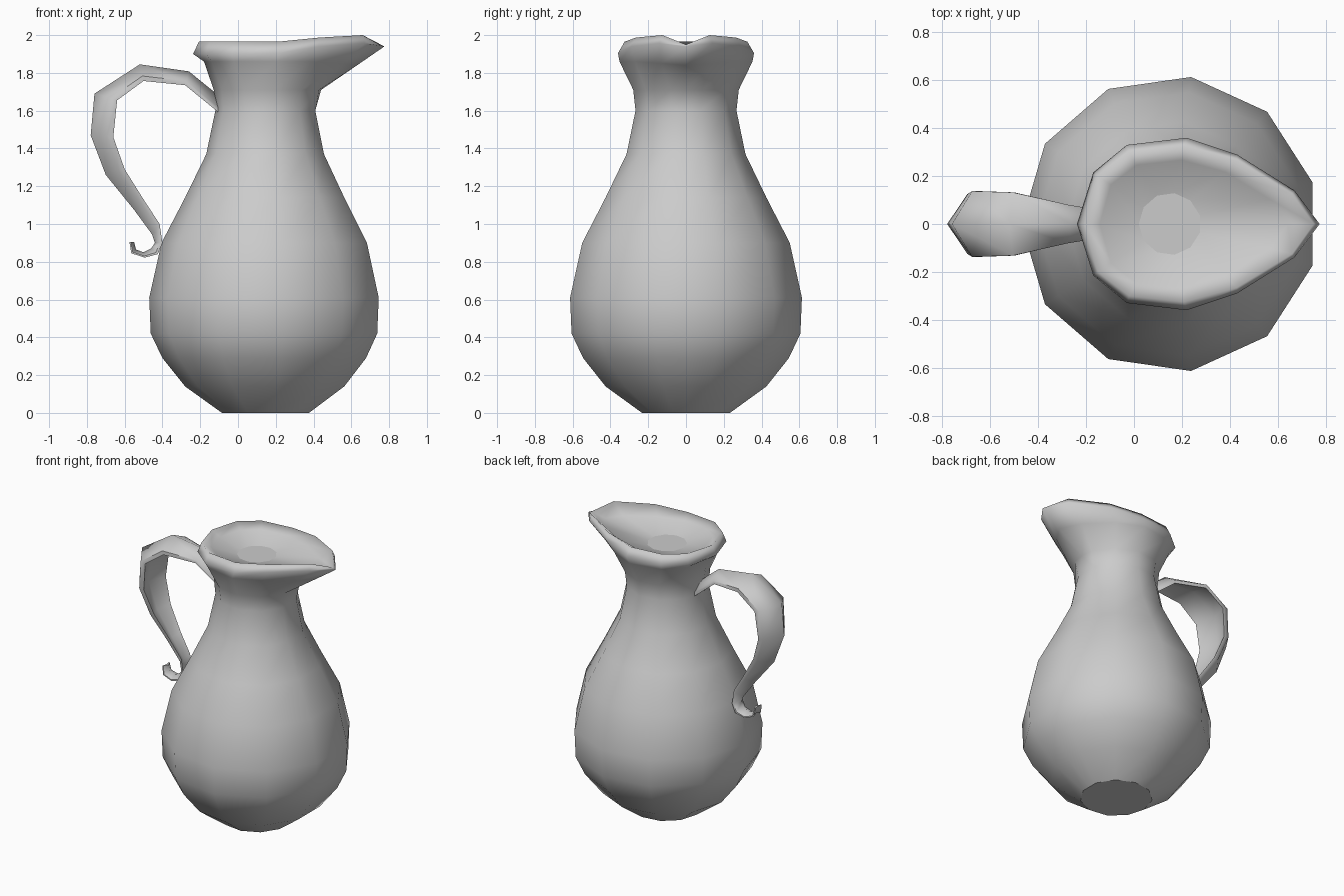
import bpy, bmesh, math
from mathutils import Vector

if "Cube" in bpy.data.objects:
    bpy.data.objects.remove(bpy.data.objects["Cube"])

AXIS = 0.15  # x of the jug's vertical axis


def loft(name, rings):
    """Skin closed rings of points in order and cap both ends."""
    bm = bmesh.new()
    vr = [[bm.verts.new(p) for p in ring] for ring in rings]
    n = len(vr[0])
    for a, b in zip(vr, vr[1:]):
        for i in range(n):
            j = (i + 1) % n
            bm.faces.new((a[i], a[j], b[j], b[i])).smooth = True
    bm.faces.new(vr[0][::-1])
    bm.faces.new(vr[-1])
    bmesh.ops.recalc_face_normals(bm, faces=bm.faces[:])
    me = bpy.data.meshes.new(name)
    bm.to_mesh(me)
    bm.free()
    ob = bpy.data.objects.new(name, me)
    bpy.context.collection.objects.link(ob)
    return ob


def round_ring(r, z):
    """Eleven-sided ring plus a midpoint on its front edge for the spout."""
    angs = [math.radians(180 + (k - 5) * 360 / 11) for k in range(11)]
    pts = [Vector((AXIS + r * math.cos(a), r * math.sin(a), z)) for a in angs]
    return [(pts[0] + pts[-1]) / 2] + pts


def half_ring(half):
    """Mirror a half ring (spout tip to back) across y = 0."""
    pts = [Vector(p) for p in half]
    return pts + [Vector((p.x, -p.y, p.z)) for p in pts[-2:0:-1]]


# Jug belly and neck
profile = [(0.235, 0), (0.43, 0.14), (0.55, 0.29), (0.612, 0.42), (0.62, 0.61),
           (0.555, 0.9), (0.43, 1.14), (0.318, 1.37), (0.27, 1.6)]
rings = [round_ring(r, z) for r, z in profile]

# Flaring mouth with pulled spout
flare = [(0.63, 0, 1.84), (0.55, 0.13, 1.85), (0.38, 0.27, 1.86), (0.2, 0.352, 1.86),
         (-0.02, 0.31, 1.86), (-0.14, 0.19, 1.86), (-0.18, 0, 1.86)]
lip_low = [(0.775, 0, 1.94), (0.67, 0.14, 1.957), (0.43, 0.29, 1.94), (0.22, 0.36, 1.905),
           (-0.03, 0.33, 1.90), (-0.17, 0.215, 1.90), (-0.238, 0, 1.90)]
lip_top = [(0.75, 0, 1.95), (0.66, 0.125, 2.0), (0.43, 0.265, 1.987), (0.21, 0.325, 1.965),
           (-0.02, 0.30, 1.965), (-0.15, 0.2, 1.965), (-0.207, 0, 1.965)]
flare, lip_low, lip_top = map(half_ring, (flare, lip_low, lip_top))
neck = [a.lerp(b, 0.14) for a, b in zip(rings[-1], flare)]
for p in neck:
    p.z = 1.71
inner = [Vector((AXIS + (p.x - AXIS) * 0.82, p.y * 0.82, 1.93)) for p in lip_top]
rings += [neck, flare, lip_low, lip_top, inner, round_ring(0.13, 1.885)]
# Ring order differs only in start direction: all run counter-clockwise from the spout
loft("jug_body", rings)

# Strap handle: outer ridge x, z, inner edge x, z, half width
stations = [(-0.09, 1.67, -0.09, 1.58, 0.05), (-0.26, 1.808, -0.28, 1.735, 0.08),
            (-0.52, 1.845, -0.5, 1.757, 0.132), (-0.76, 1.69, -0.64, 1.655, 0.137),
            (-0.78, 1.47, -0.66, 1.46, 0.125), (-0.70, 1.26, -0.6, 1.29, 0.095),
            (-0.55, 1.075, -0.5, 1.13, 0.065), (-0.455, 0.945, -0.415, 1.0, 0.05),
            (-0.44, 0.9, -0.4, 0.9, 0.05), (-0.46, 0.87, -0.425, 0.84, 0.05),
            (-0.5, 0.85, -0.495, 0.822, 0.048), (-0.54, 0.865, -0.565, 0.845, 0.042),
            (-0.55, 0.905, -0.575, 0.905, 0.035)]


def strap_section(ox, oz, ix, iz, w):
    o, i = Vector((ox, 0, oz)), Vector((ix, 0, iz))
    side = Vector((0, w, 0))
    edge = i.lerp(o, 0.3)
    return [o, edge + side, i + side, i.lerp(o, 0.4), i - side, edge - side]


handle = loft("handle", [strap_section(*s) for s in stations])
bpy.context.view_layer.objects.active = handle
handle.select_set(True)
bpy.ops.object.shade_smooth_by_angle(angle=math.radians(60))
